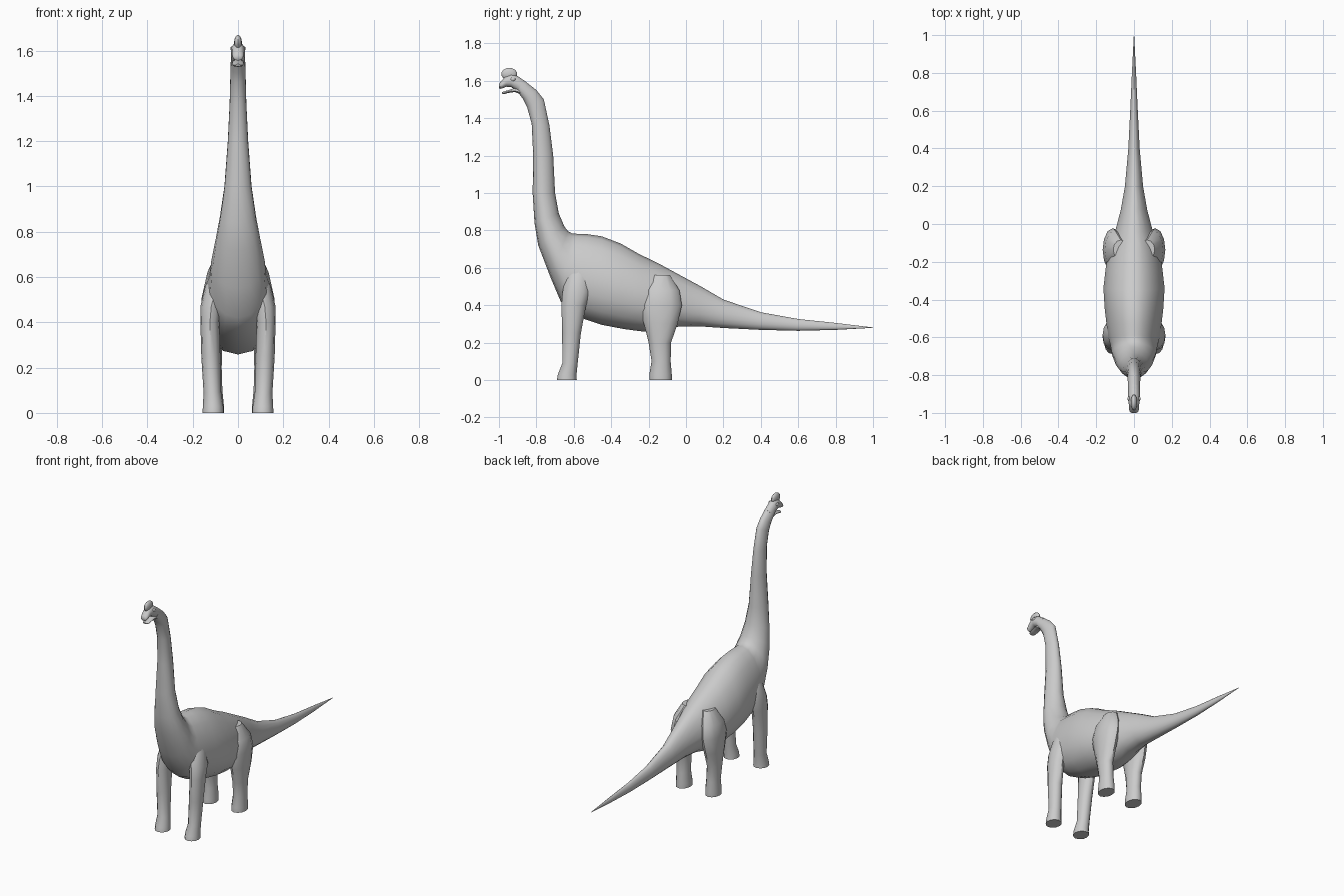
import bpy, bmesh, math
from mathutils import Vector

if "Cube" in bpy.data.objects:
    bpy.data.objects.remove(bpy.data.objects["Cube"])


def finish(obj, mirror=False, angle=40):
    if mirror:
        obj.modifiers.new("Mirror", 'MIRROR')
    bpy.ops.object.select_all(action='DESELECT')
    obj.select_set(True)
    bpy.context.view_layer.objects.active = obj
    bpy.ops.object.shade_smooth_by_angle(angle=math.radians(angle))
    return obj


def loft(name, rings, mirror=False):
    """Skin a list of closed rings of points and cap both ends."""
    bm = bmesh.new()
    loops = [[bm.verts.new(p) for p in ring] for ring in rings]
    n = len(loops[0])
    for a, b in zip(loops, loops[1:]):
        for i in range(n):
            j = (i + 1) % n
            bm.faces.new((a[i], a[j], b[j], b[i]))
    bm.faces.new(loops[0])
    bm.faces.new(loops[-1])
    bmesh.ops.recalc_face_normals(bm, faces=bm.faces)
    mesh = bpy.data.meshes.new(name)
    bm.to_mesh(mesh)
    bm.free()
    obj = bpy.data.objects.new(name, mesh)
    bpy.context.collection.objects.link(obj)
    return finish(obj, mirror)


def side_ring(ty, tz, by, bz, w, skew=0.15, n=16):
    """Ring spanning a top and a bottom outline point, widest below centre."""
    top, bot = Vector((0, ty, tz)), Vector((0, by, bz))
    mid, half = (top + bot) / 2, (top - bot) / 2
    pts = []
    for i in range(n):
        a = math.tau * i / n
        x = w * math.sin(a) * (1 - skew * math.cos(a))
        pts.append(mid + half * math.cos(a) + Vector((x, 0, 0)))
    return pts


def flat_ring(z, y, ry, x, rx, n=12):
    return [Vector((x + rx * math.cos(math.tau * i / n),
                    y + ry * math.sin(math.tau * i / n), z)) for i in range(n)]


def ball(name, loc, scale, mirror=False):
    bm = bmesh.new()
    bmesh.ops.create_uvsphere(bm, u_segments=16, v_segments=10, radius=1)
    for v in bm.verts:
        v.co = Vector([c * s + o for c, s, o in zip(v.co, scale, loc)])
    mesh = bpy.data.meshes.new(name)
    bm.to_mesh(mesh)
    bm.free()
    obj = bpy.data.objects.new(name, mesh)
    bpy.context.collection.objects.link(obj)
    return finish(obj, mirror)


# Tail, trunk and neck: top y, z, bottom y, z, half width
trunk = [
    (1.0, .281, 1.0, .279, .001), (.8, .305, .8, .268, .011),
    (.6, .326, .6, .263, .02), (.4, .362, .4, .268, .03),
    (.2, .43, .2, .278, .048), (.08, .5, .07, .287, .07),
    (-.04, .565, -.04, .285, .10), (-.15, .625, -.13, .264, .135),
    (-.25, .673, -.22, .258, .15), (-.35, .73, -.33, .272, .162),
    (-.45, .768, -.45, .295, .155), (-.53, .78, -.54, .325, .145),
    (-.59, .782, -.62, .37, .135), (-.61, .784, -.67, .42, .125),
    (-.63, .795, -.725, .55, .118), (-.65, .82, -.79, .72, .098),
    (-.68, .89, -.81, .84, .08), (-.70, 1.0, -.82, 1.0, .06),
    (-.71, 1.2, -.817, 1.2, .045), (-.73, 1.36, -.825, 1.37, .037),
    (-.76, 1.5, -.85, 1.46, .034), (-.80, 1.55, -.87, 1.5, .033),
    (-.87, 1.605, -.90, 1.54, .031)]
loft("body_neck_and_tail", [side_ring(*r) for r in trunk])

# Head with upper snout
head = [
    (-.85, 1.59, -.88, 1.525, .03), (-.90, 1.625, -.91, 1.55, .031),
    (-.935, 1.637, -.935, 1.566, .031), (-.965, 1.625, -.96, 1.568, .026),
    (-.982, 1.603, -.98, 1.56, .026), (-.995, 1.59, -.995, 1.556, .022),
    (-1.0, 1.58, -1.0, 1.563, .013)]
loft("head", [side_ring(*r, skew=.08) for r in head])

# Lower jaw, hanging open
jaw = [
    (-.88, 1.56, -.88, 1.525, .026), (-.92, 1.56, -.915, 1.54, .025),
    (-.95, 1.55, -.95, 1.535, .025), (-.972, 1.543, -.972, 1.528, .021),
    (-.984, 1.54, -.984, 1.531, .011)]
loft("lower_jaw", [side_ring(*r) for r in jaw])

# Nasal crest and eyes
ball("head_crest", (0, -.945, 1.636), (.017, .042, .033))
ball("eyes", (.027, -.925, 1.608), (.007, .013, .01), mirror=True)

# Legs: z, y, y radius, x, x radius
front_leg = [
    (0, -.637, .053, .11, .047), (.03, -.635, .05, .11, .045),
    (.09, -.62, .041, .113, .039), (.25, -.612, .05, .12, .042),
    (.4, -.6, .066, .124, .042), (.47, -.585, .075, .118, .048),
    (.56, -.575, .068, .095, .05), (.66, -.565, .03, .065, .03)]
hind_leg = [
    (0, -.136, .06, .108, .046), (.03, -.136, .06, .108, .046),
    (.1, -.133, .051, .11, .041), (.2, -.14, .06, .114, .042),
    (.3, -.135, .09, .116, .047), (.4, -.137, .115, .112, .054),
    (.48, -.135, .1, .1, .055), (.56, -.135, .05, .07, .04)]
loft("front_legs", [flat_ring(*r) for r in front_leg], mirror=True)
loft("hind_legs", [flat_ring(*r) for r in hind_leg], mirror=True)
